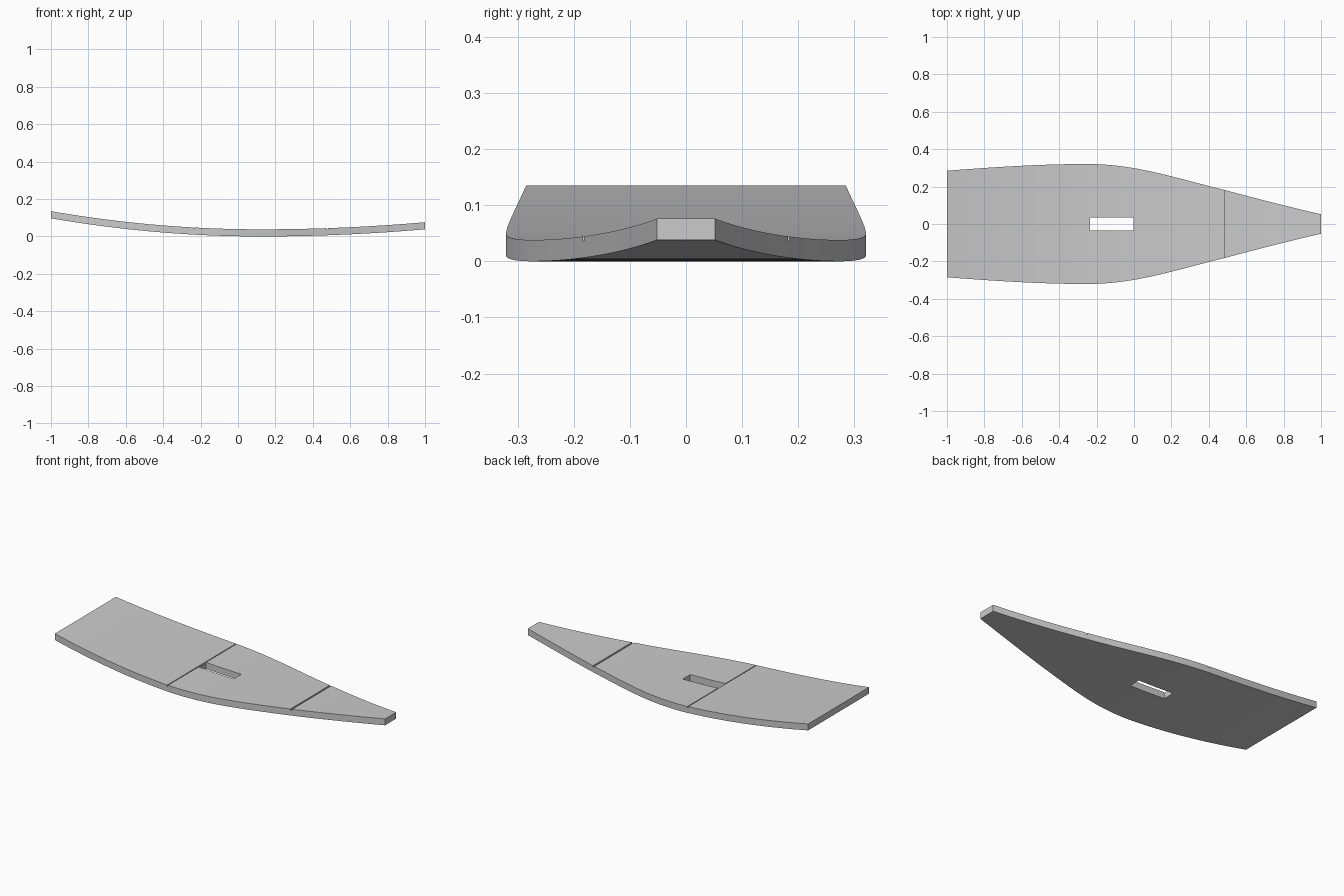
import bpy
import bmesh
from mathutils import Vector, geometry

old = bpy.data.objects.get("Cube")
if old:
    bpy.data.objects.remove(old, do_unlink=True)

THICK = 0.038
SLOT = (-0.235, -0.003, 0.035)          # start, end, half width
GROOVES = ((-0.239, -0.234), (0.472, 0.482))

grey = bpy.data.materials.new("plain grey")
grey.use_nodes = True
colour = (0.6, 0.6, 0.6, 1)
grey.diffuse_color = colour
grey.node_tree.nodes["Principled BSDF"].inputs["Base Color"].default_value = colour


def lift(x):
    """Height of the underside: shallow rocker, steeper at the wide end."""
    d = x - 0.12
    return (0.097 if d < 0 else 0.038) * (d / (1.12 if d < 0 else 0.88)) ** 2


# Half outline: wide end, broadest beam, then the taper to the narrow end
wide = [Vector(p) for p in ((-1, 0.285), (-0.75, 0.304), (-0.5, 0.321), (-0.235, 0.321))]
mid = [Vector(p) for p in ((-0.235, 0.321), (0.02, 0.316), (0.2, 0.252), (0.475, 0.184))]
end = [Vector(p) for p in ((0.475, 0.184), (0.65, 0.138), (0.82, 0.093), (1, 0.052))]
outline = []
for a, b, c, d in (wide, mid, end):
    outline += geometry.interpolate_bezier(a, b, c, d, 17)[:-1]
outline.append(end[-1])

# Curved board made from matching rectangular sections
bm = bmesh.new()
rings = []
for x, w in outline:
    z = lift(x)
    corners = ((-w, z), (w, z), (w, z + THICK), (-w, z + THICK))
    rings.append([bm.verts.new((x, y, h)) for y, h in corners])
for a, b in zip(rings, rings[1:]):
    for i in range(4):
        j = (i + 1) % 4
        bm.faces.new((a[i], a[j], b[j], b[i]))
bm.faces.new(rings[0])
bm.faces.new(rings[-1])
bmesh.ops.recalc_face_normals(bm, faces=bm.faces[:])
mesh = bpy.data.meshes.new("board")
bm.to_mesh(mesh)
bm.free()
mesh.materials.append(grey)
board = bpy.data.objects.new("board", mesh)
bpy.context.collection.objects.link(board)
bpy.context.view_layer.objects.active = board


def cut(name, x0, x1, half, z0, z1):
    """Cut a box out of the board."""
    bpy.ops.mesh.primitive_cube_add(size=1, location=((x0 + x1) / 2, 0, (z0 + z1) / 2))
    box = bpy.context.object
    box.name = name
    box.scale = (x1 - x0, half * 2, z1 - z0)
    box.hide_render = True
    box.data.materials.append(grey)
    bpy.context.view_layer.objects.active = board
    mod = board.modifiers.new(name, "BOOLEAN")
    mod.operation = "DIFFERENCE"
    mod.solver = "EXACT"
    mod.object = box
    bpy.ops.object.modifier_apply(modifier=name)
    bpy.data.objects.remove(box, do_unlink=True)


# Through slot and shallow cross grooves
cut("slot_cutter", *SLOT, -0.1, 0.2)
for x0, x1 in GROOVES:
    top = lift((x0 + x1) / 2) + THICK
    cut("groove_cutter", x0, x1, 0.5, top - 0.008, top + 0.1)

bpy.ops.object.select_all(action="DESELECT")
board.select_set(True)
bpy.ops.object.shade_smooth_by_angle(angle=0.5)
